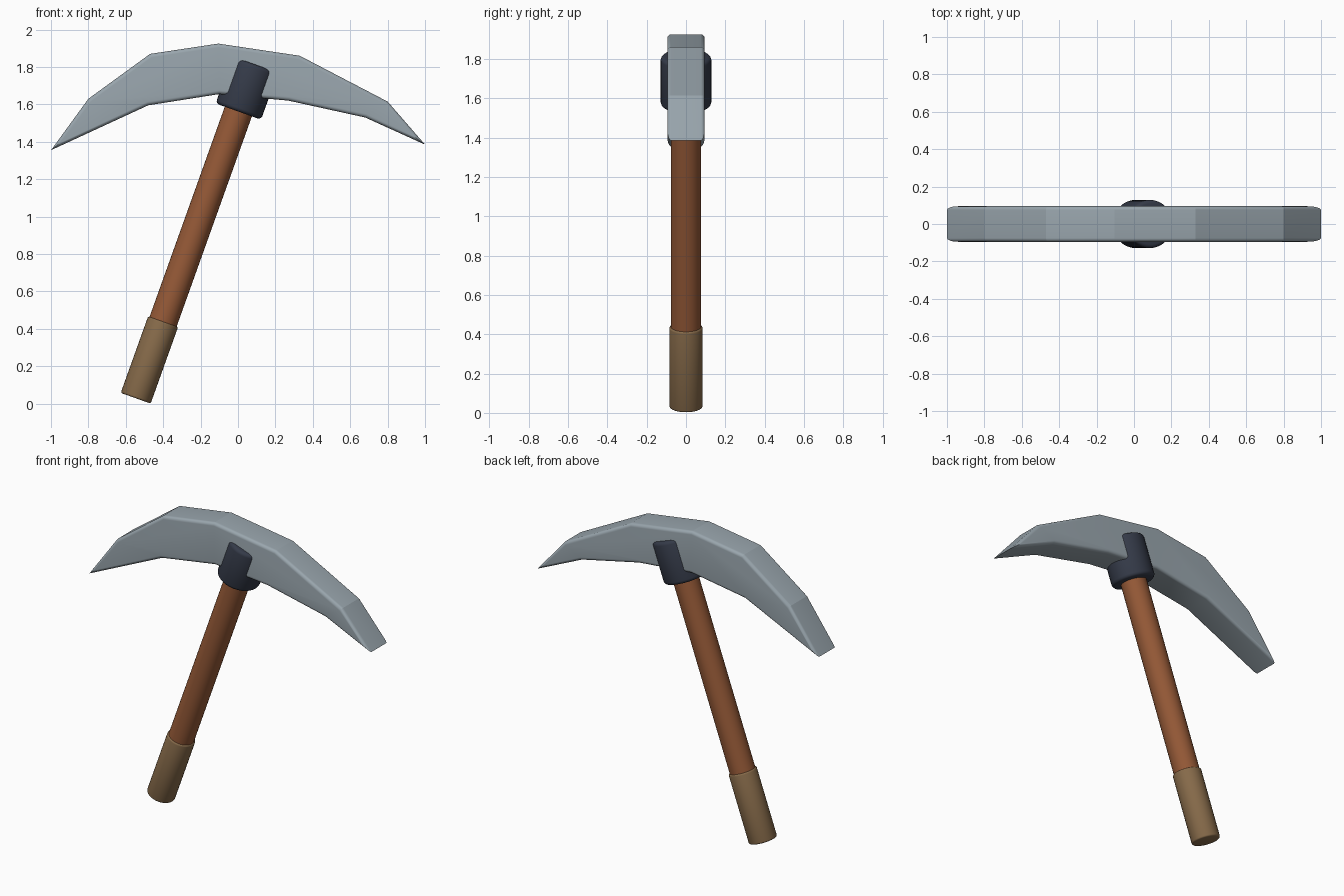
import bpy
import bmesh
import math
from mathutils import Vector

cube = bpy.data.objects.get("Cube")
if cube:
    bpy.data.objects.remove(cube, do_unlink=True)


def material(name, rgb):
    mat = bpy.data.materials.new(name)
    mat.use_nodes = True
    mat.diffuse_color = (*rgb, 1)
    mat.node_tree.nodes["Principled BSDF"].inputs["Base Color"].default_value = (*rgb, 1)
    return mat


steel = material("steel grey", (0.32, 0.38, 0.42))
wood = material("reddish brown wood", (0.30, 0.10, 0.038))
leather = material("tan leather", (0.24, 0.145, 0.068))
iron = material("dark iron", (0.035, 0.043, 0.066))


def finish(bm, name, mat, angle):
    mesh = bpy.data.meshes.new(name)
    bmesh.ops.recalc_face_normals(bm, faces=bm.faces[:])
    bm.to_mesh(mesh)
    bm.free()
    mesh.materials.append(mat)
    obj = bpy.data.objects.new(name, mesh)
    bpy.context.collection.objects.link(obj)
    bpy.ops.object.select_all(action="DESELECT")
    obj.select_set(True)
    bpy.context.view_layer.objects.active = obj
    bpy.ops.object.shade_smooth_by_angle(angle=math.radians(angle))
    return obj


# Tilted shaft axis, shared by the grip, handle and collar
BASE = Vector((-0.547, 0, 0.029))
TILT = math.radians(19.7)
AXIS = Vector((math.sin(TILT), 0, math.cos(TILT)))


def rod(name, mat, radius, start, end, bevel=0.0):
    """Cylinder along the shaft axis with softly rounded end rims."""
    bm = bmesh.new()
    bmesh.ops.create_cone(bm, cap_ends=True, segments=32, radius1=radius,
                          radius2=radius, depth=end - start)
    if bevel:
        rims = [e for e in bm.edges if abs(e.verts[0].co.z - e.verts[1].co.z) < 1e-5]
        bmesh.ops.bevel(bm, geom=rims, offset=bevel, segments=3,
                        profile=0.5, affect="EDGES")
    obj = finish(bm, name, mat, 35)
    obj.rotation_euler.y = TILT
    obj.location = BASE + AXIS * (start + end) / 2
    return obj


rod("grip", leather, 0.085, 0, 0.435, 0.01)
rod("handle", wood, 0.077, 0.03, 1.75)
rod("collar", iron, 0.129, 1.628, 1.895, 0.02)

# Curved pick head: side outline extruded through its thickness
outline = [(-1, 1.355), (-0.8, 1.63), (-0.47, 1.87), (-0.105, 1.925),
           (0.33, 1.86), (0.8, 1.615), (1, 1.385),
           (0.68, 1.53), (0.27, 1.62), (-0.1, 1.655), (-0.48, 1.595)]
HALF = 0.095
bm = bmesh.new()
front = bm.faces.new([bm.verts.new((x, -HALF, z)) for x, z in outline])
new = bmesh.ops.extrude_face_region(bm, geom=[front], use_keep_orig=True)
moved = [v for v in new["geom"] if isinstance(v, bmesh.types.BMVert)]
bmesh.ops.translate(bm, verts=moved, vec=(0, 2 * HALF, 0))

# Round only the front and back rims so the points stay crisp
rims = [e for e in bm.edges if abs(e.verts[0].co.y - e.verts[1].co.y) < 1e-5]
bmesh.ops.bevel(bm, geom=rims, offset=0.02, segments=6, profile=0.5, affect="EDGES")
finish(bm, "pick_head", steel, 16.5)
